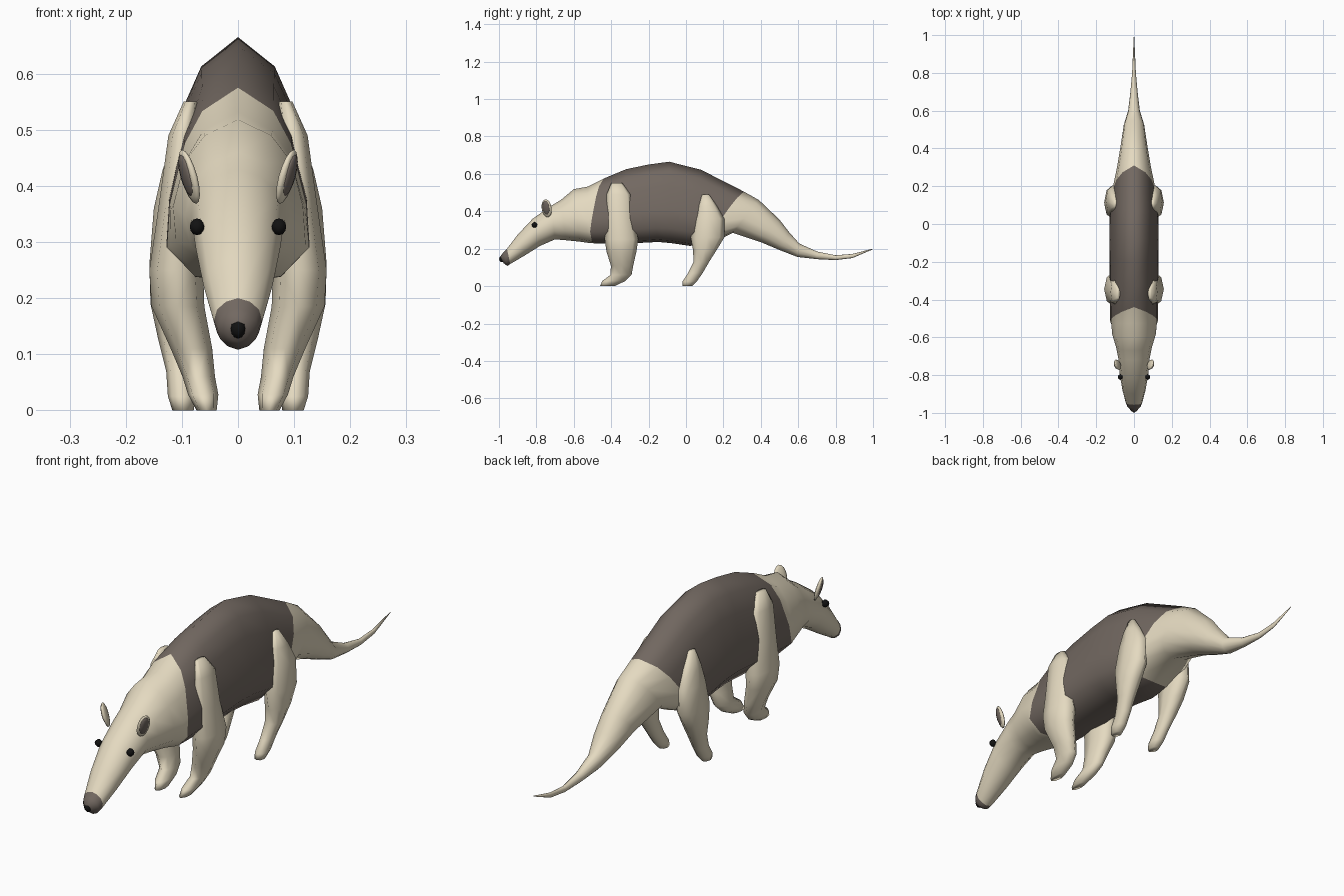
import bpy, bmesh, math
from mathutils import Matrix, Euler


def mat(name, col):
    m = bpy.data.materials.new(name)
    m.diffuse_color = (*col, 1)
    return m


CREAM = mat("cream_fur", (0.78, 0.70, 0.53))
DARK = mat("dark_fur", (0.17, 0.14, 0.12))
BLACK = mat("black", (0.006, 0.006, 0.006))


def finish(name, bm, mats, mirror=False):
    bmesh.ops.recalc_face_normals(bm, faces=bm.faces)
    me = bpy.data.meshes.new(name)
    bm.to_mesh(me)
    bm.free()
    for m in mats:
        me.materials.append(m)
    for p in me.polygons:
        p.use_smooth = True
    ob = bpy.data.objects.new(name, me)
    bpy.context.collection.objects.link(ob)
    if mirror:
        ob.modifiers.new("Mirror", 'MIRROR')
    return ob


def loft(rings, dark=()):
    """Skin a list of closed point rings; spans listed in dark get material 1."""
    bm = bmesh.new()
    vs = [[bm.verts.new(p) for p in r] for r in rings]
    n = len(vs[0])
    for i in range(len(vs) - 1):
        for j in range(n):
            k = (j + 1) % n
            f = bm.faces.new((vs[i][j], vs[i][k], vs[i + 1][k], vs[i + 1][j]))
            f.material_index = 1 if i in dark else 0
    for i, r in ((0, vs[0]), (len(vs) - 2, vs[-1])):
        f = bm.faces.new(r)
        f.material_index = 1 if i in dark else 0
    return bm


# Half cross-sections (width, height fraction): peaked trunk and round head/tail
TRUNK = [(0, 1), (.5, .88), (.75, .71), (.96, .4), (1, .18), (.6, .03), (0, 0)]
ROUND = [(0, 1), (.5, .92), (.87, .75), (1, .5), (.87, .25), (.5, .08), (0, 0)]


def body_ring(yt, zt, yb, zb, w, trunk, bulge=0):
    half = []
    for (a, b), (c, d) in zip(ROUND, TRUNK):
        x, t = a + (c - a) * trunk, b + (d - b) * trunk
        half.append((x * w, yb + (yt - yb) * t + bulge * x, zb + (zt - zb) * t))
    return half + [(-x, y, z) for x, y, z in half[-2:0:-1]]


# Body: top y/z, bottom y/z, half width, trunk blend, sideways sweep
stations = [
    (-.993, .158, -.975, .122, .018, 0),
    (-.975, .182, -.955, .108, .036, 0),
    (-.957, .200, -.940, .118, .043, 0),
    (-.900, .275, -.860, .165, .061, 0),
    (-.820, .360, -.780, .215, .075, 0),
    (-.720, .430, -.700, .250, .083, 0),
    (-.670, .460, -.640, .245, .095, .2),
    (-.600, .518, -.570, .238, .118, .5),
    (-.525, .532, -.530, .232, .124, .8),
    (-.440, .575, -.480, .228, .127, 1, -.04),
    (-.320, .625, -.340, .226, .128, 1),
    (-.200, .650, -.150, .236, .130, 1),
    (-.090, .665, -.080, .230, .131, 1),
    (.080, .622, .020, .215, .130, 1),
    (.310, .505, .130, .225, .120, .9, -.03),
    (.390, .460, .250, .285, .090, .6),
    (.500, .355, .400, .235, .066, .2),
    (.550, .290, .500, .193, .054, 0),
    (.605, .228, .595, .156, .031, 0),
    (.700, .185, .700, .144, .019, 0),
    (.800, .165, .800, .139, .010, 0),
    (.890, .172, .890, .150, .006, 0),
    (.998, .200, .998, .196, .001, 0),
]
finish("body", loft([body_ring(*s) for s in stations],
                    dark=(0, 1, 9, 10, 11, 12, 13)), [CREAM, DARK])


# Legs: centre x, y, z and radii x, y per ring, from shoulder or hip to toes
def leg(name, rows):
    rings = []
    for x, y, z, rx, ry in rows:
        rings.append([(x + rx * math.cos(a), y + ry * math.sin(a), z)
                      for a in (math.tau * k / 8 for k in range(8))])
    finish(name, loft(rings), [CREAM], mirror=True)


leg("front_legs", [
    (.085, -.370, .550, .012, .030), (.100, -.360, .490, .024, .065),
    (.100, -.355, .360, .042, .075), (.110, -.345, .250, .048, .090),
    (.107, -.345, .185, .047, .080), (.083, -.342, .110, .037, .060),
    (.070, -.347, .060, .029, .056), (.062, -.385, .028, .027, .062),
    (.056, -.420, .000, .018, .040)])
leg("hind_legs", [
    (.100, .105, .490, .010, .018), (.105, .115, .430, .029, .050),
    (.110, .125, .360, .040, .080), (.114, .115, .260, .044, .090),
    (.114, .100, .190, .042, .062), (.110, .082, .130, .033, .042),
    (.103, .050, .070, .025, .039), (.100, .020, .025, .025, .038),
    (.098, .006, .000, .019, .026)])


# Small rounded parts
def ball(name, loc, scale, m, rot=(0, 0, 0), seg=8, rings=6, mirror=True):
    bm = bmesh.new()
    bmesh.ops.create_uvsphere(bm, u_segments=seg, v_segments=rings, radius=1)
    bm.transform(Matrix.LocRotScale(loc, Euler(rot), scale))
    finish(name, bm, [m], mirror)


tilt = (0, .28, -.4)
ball("ears", (.087, -.745, .416), (.010, .029, .050), CREAM, tilt, 10, 8)
ball("inner_ears", (.092, -.748, .418), (.008, .021, .039), DARK, tilt, 10, 8)
ball("eyes", (.073, -.810, .327), (.015, .015, .015), BLACK, seg=6)
ball("nose", (0, -.984, .145), (.015, .015, .017), BLACK, seg=6, mirror=False)
